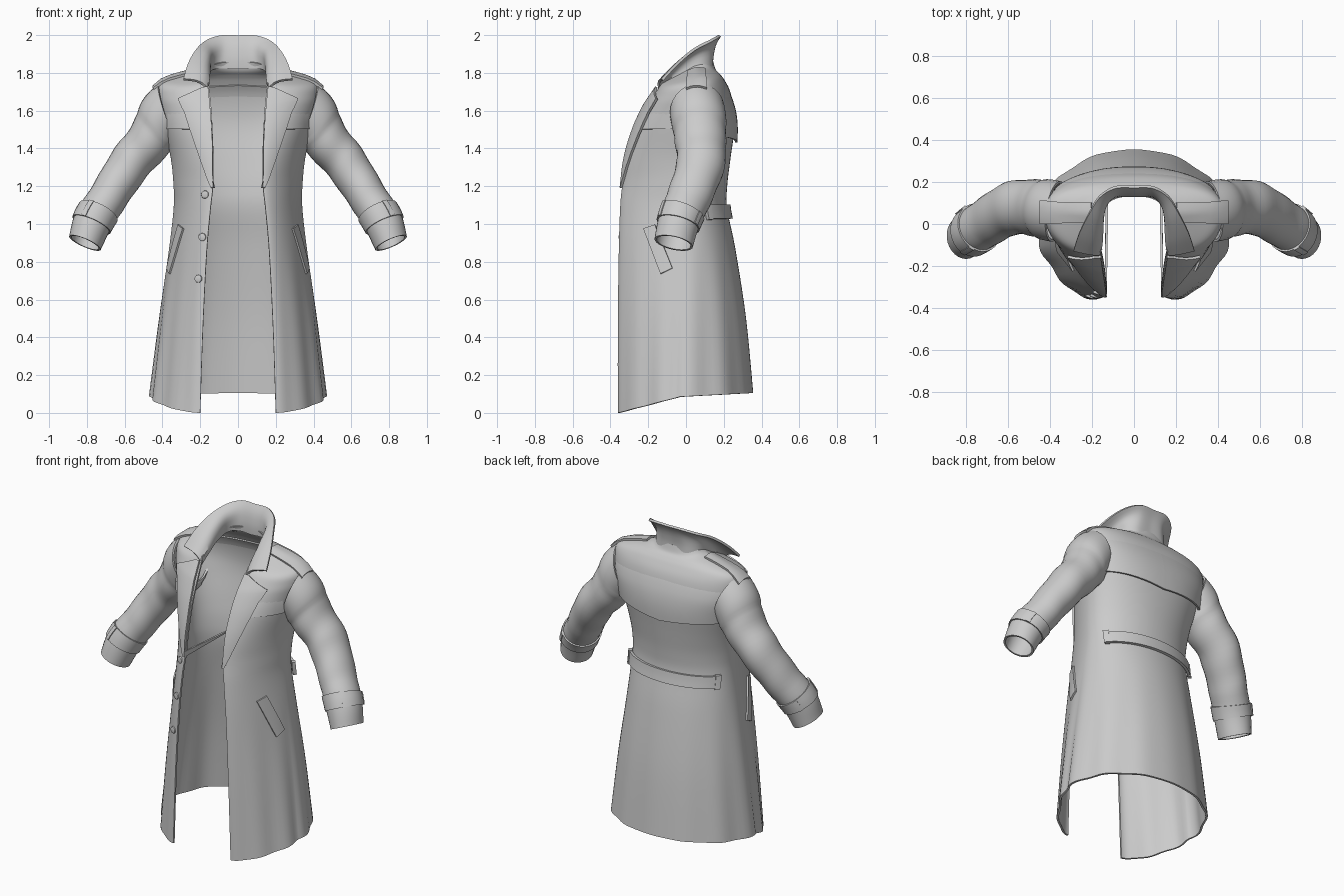
import bpy
from math import sin, cos, pi, radians
from mathutils import Vector
from mathutils.bvhtree import BVHTree

if "Cube" in bpy.data.objects:
    bpy.data.objects.remove(bpy.data.objects["Cube"])


def spline(rows, n):
    """Catmull-Rom through tuples of any length."""
    out = []
    for i in range(len(rows) - 1):
        a, b, c, d = (rows[max(i - 1, 0)], rows[i], rows[i + 1],
                      rows[min(i + 2, len(rows) - 1)])
        for k in range(n):
            t = k / n
            out.append(tuple(0.5 * (2 * q + (r - p) * t + (2 * p - 5 * q + 4 * r - s) * t * t
                                    + (3 * q - p - 3 * r + s) * t ** 3)
                             for p, q, r, s in zip(a, b, c, d)))
    out.append(tuple(rows[-1]))
    return out


def finish(ob, angle=40):
    bpy.ops.object.select_all(action='DESELECT')
    ob.select_set(True)
    bpy.context.view_layer.objects.active = ob
    for m in list(ob.modifiers):
        bpy.ops.object.modifier_apply(modifier=m.name)
    bpy.ops.object.shade_smooth_by_angle(angle=radians(angle))


def grid(name, rows, closed=False, thick=0.012, hole=None):
    """Cloth sheet from rows of points, thickened; returns a ray-cast tree."""
    m = len(rows[0])
    verts = [Vector(p) for r in rows for p in r]
    faces = []
    for i in range(len(rows) - 1):
        for j in range(m if closed else m - 1):
            k = (j + 1) % m
            f = (i * m + j, i * m + k, (i + 1) * m + k, (i + 1) * m + j)
            if not hole or not hole(sum((verts[v] for v in f), Vector()) / 4):
                faces.append(f)
    me = bpy.data.meshes.new(name)
    me.from_pydata(verts, [], faces)
    ob = bpy.data.objects.new(name, me)
    bpy.context.collection.objects.link(ob)
    s = ob.modifiers.new("thickness", 'SOLIDIFY')
    s.thickness, s.offset = thick, 0
    finish(ob)
    return BVHTree.FromPolygons(verts, faces)


def mirror(p, s):
    return Vector((p[0] * s, p[1], p[2]))


# Coat body: rings of z front/side/back, front edge x y, side x y, back y
RINGS = [
    (0.00, 0.085, 0.105, .200, -.355, .460, -.03, .350),
    (0.45, 0.48, 0.50, .185, -.355, .412, -.02, .312),
    (0.85, 0.86, 0.87, .165, -.350, .360, -.01, .255),
    (1.08, 1.08, 1.08, .145, -.343, .335, .00, .212),
    (1.20, 1.20, 1.20, .132, -.332, .335, .00, .212),
    (1.35, 1.35, 1.35, .130, -.308, .350, .02, .230),
    (1.50, 1.50, 1.50, .135, -.260, .385, .04, .250),
    (1.60, 1.60, 1.60, .140, -.213, .412, .06, .248),
    (1.67, 1.68, 1.70, .147, -.170, .425, .06, .228),
    (1.71, 1.745, 1.76, .152, -.145, .410, .06, .198),
    (1.73, 1.782, 1.79, .155, -.132, .320, .06, .175),
    (1.74, 1.815, 1.815, .155, -.125, .190, .05, .152),
    (1.74, 1.83, 1.86, .155, -.120, .152, .04, .138),
]
N = 20


def body_row(r):
    zf, zs, zb, xf, yf, xs, ys, yb = r
    half = []
    fold = 0.009 * max(0, 1 - zs / 0.95)
    low = min(1, max(0, (1.65 - zs) / .4))      # skirt is more diagonal than the chest
    ef, eb = 1 + .28 * low, .85 + .13 * low
    for j in range(2 * N + 1):
        if j <= N:
            a = j / N * pi / 2
            c, s = max(cos(a), 0) ** ef, sin(a) ** ef
            p = Vector((xf + (xs - xf) * s, ys + (yf - ys) * c, zs + (zf - zs) * c))
        else:
            a = (j - N) / N * pi / 2
            c, s = max(cos(a), 0) ** eb, sin(a) ** eb
            p = Vector((xs * c, ys + (yb - ys) * s, zs + (zb - zs) * s))
        w = fold * sin(j * 0.95) * sin(j / (2 * N) * pi)
        half.append(p + Vector((p.x, p.y, 0)).normalized() * w)
    return half + [mirror(p, -1) for p in reversed(half[:-1])]


def armhole(c):
    return (Vector((abs(c.x), c.y, c.z)) - Vector((.41, .06, 1.58))).length < 0.1


body = grid("coat_body", [body_row(r) for r in spline(RINGS, 5)], hole=armhole)

# Sleeves: centre x y z, radius across, radius in depth, ring tilt in degrees
ARM = spline([
    (.372, .060, 1.600, .146, .140, 72), (.415, .068, 1.545, .136, .140, 50),
    (.462, .076, 1.450, .117, .130, 37), (.572, .078, 1.320, .107, .122, 36),
    (.675, .025, 1.160, .098, .113, 31), (.765, -.035, 1.020, .098, .105, 25),
    (.810, -.065, 0.900, .085, .098, 24)], 6)


def tube(i0, i1, scale=1, a0=0, a1=2 * pi, n=28):
    rows = []
    for i in range(i0, i1 + 1):
        x, y, z, ra, rb, tilt = ARM[i]
        tan = Vector(ARM[min(i + 1, len(ARM) - 1)][:3]) - Vector(ARM[max(i - 1, 0)][:3])
        a = Vector((cos(radians(tilt)), 0, sin(radians(tilt))))
        b = tan.cross(a).normalized()
        row = []
        for j in range(n):
            t = a0 + (a1 - a0) * j / (n if a1 - a0 > 6 else n - 1)
            wrinkle = 1 + (.02 * sin(i * 1.1 + 2 * cos(t)) if 8 < i < 27 else 0)
            row.append(Vector((x, y, z)) + (a * ra * cos(t) + b * rb * sin(t)) * scale * wrinkle)
        rows.append(row)
    return rows


for s, side in ((1, "right"), (-1, "left")):
    def put(rows):
        return [[mirror(p, s) for p in r] for r in rows]
    tree = grid("sleeve_" + side, put(tube(0, 36)), closed=True)
    if s == 1:
        arm = tree
    grid("cuff_band_" + side, put(tube(28, 31, 1.08)), closed=True)
    for k, at in enumerate((-1.1, 0.9)):
        grid(f"cuff_loop_{side}_{k}", put(tube(28, 31, 1.13, at, at + .24, 5)), thick=.012)

# Patches: flat outlines thrown onto the coat and lifted off it
VIEWS = {
    "front": (lambda a, b: Vector((a, -1, b)), Vector((0, 1, 0))),
    "back": (lambda a, b: Vector((a, 1, b)), Vector((0, -1, 0))),
    "side": (lambda a, b: Vector((1, a, b)), Vector((-1, 0, 0))),
    "top": (lambda a, b: Vector((a, b, 3)), Vector((0, 0, -1))),
}


def drape(view, a, b, lift, trees):
    origin, ray = VIEWS[view][0](a, b), VIEWS[view][1]
    hits = [h for h in (t.ray_cast(origin, ray) for t in trees) if h[0]]
    if hits:
        p, nrm = min(hits, key=lambda h: h[3])[:2]
    else:
        p, nrm = trees[0].find_nearest(origin + ray)[:2]
    return p + (nrm if nrm.dot(ray) < 0 else -nrm) * lift


def patch(name, view, rows, lifts, thick=.014, n=8, m=6, both=True, trees=(body,)):
    pts = []
    for i in range(len(rows) - 1):
        for k in range(m + (i == len(rows) - 2)):
            t = k / m
            (l, r), lift = [[Vector(p).lerp(Vector(q), t) for p, q in zip(rows[i], rows[i + 1])],
                            lifts[i] + (lifts[i + 1] - lifts[i]) * t]
            pts.append([drape(view, *l.lerp(r, j / n), lift, trees) for j in range(n + 1)])
    for s, side in ((1, "_right"), (-1, "_left")) if both else ((1, ""),):
        grid(name + side, [[mirror(p, s) for p in r] for r in pts], thick=thick)


patch("lapel", "front", [
    ((.132, 1.19), (.140, 1.19)), ((.132, 1.40), (.212, 1.41)), ((.142, 1.56), (.272, 1.585)),
    ((.148, 1.62), (.305, 1.655)), ((.158, 1.715), (.185, 1.712))],
    (.012, .018, .02, .022, .018), n=10)
patch("storm_flap", "front", [((.16, 1.495), (.365, 1.505)), ((.17, 1.66), (.37, 1.66))],
      (.009, -.006), thick=.010)
patch("back_yoke", "back", [
    ((0, 1.435), (.365, 1.475)), ((0, 1.6), (.375, 1.6)), ((0, 1.74), (.37, 1.72))],
    (.024, .010, -.008), thick=.012, n=16)
patch("back_belt", "back", [((-.30, 1.025), (-.30, 1.10)), ((.30, 1.025), (.30, 1.10))],
      (.018, .018), thick=.016, n=3, m=40, both=False)
patch("belt_end", "back", [((.283, 1.02), (.283, 1.105)), ((.302, 1.02), (.302, 1.105))],
      (.020, .020), thick=.022, n=3, m=3)
patch("pocket_welt", "side", [((-.22, .975), (-.16, .995)), ((-.13, .735), (-.07, .765))], (.009, .009))
patch("epaulette", "top", [((.20, .015), (.20, .10)), ((.44, .005), (.44, .105))],
      (.012, .012), thick=.014, trees=(body, arm))

# Turned-up collar between the roll line and the flared outer edge, with a stand below
roll = spline([(0, .135, 1.86), (.09, .132, 1.863), (.14, .085, 1.855), (.152, .0, 1.825),
               (.155, -.08, 1.775), (.165, -.145, 1.715)], 6)
edge = spline([(0, .178, 1.995), (.09, .175, 1.995), (.165, .13, 1.97), (.218, .045, 1.925),
               (.262, -.045, 1.85), (.288, -.125, 1.765)], 6)
half = []
for p, q in zip(roll, edge):
    p, q = Vector(p), Vector(q)
    bulge = Vector((-p.x * .12, -.008, .012))
    stand = p + Vector((p.x * .03, .002, -.04))
    half.append([stand] + [p.lerp(q, t / 6) + bulge * sin(pi * t / 6) for t in range(7)])
grid("collar", [[mirror(p, -1) for p in r] for r in reversed(half[1:])] + half, thick=.014)

# Front buttons
for i, (x, z) in enumerate(((-.17, 1.155), (-.185, .93), (-.205, .71))):
    p = drape("front", x, z, .008, (body,))
    bpy.ops.mesh.primitive_cylinder_add(vertices=20, radius=.021, depth=.014, location=p,
                                        rotation=(pi / 2, 0, -.3))
    ob = bpy.context.object
    ob.name = f"button_{i}"
    bev = ob.modifiers.new("edge", 'BEVEL')
    bev.width, bev.segments = .005, 2
    finish(ob)
